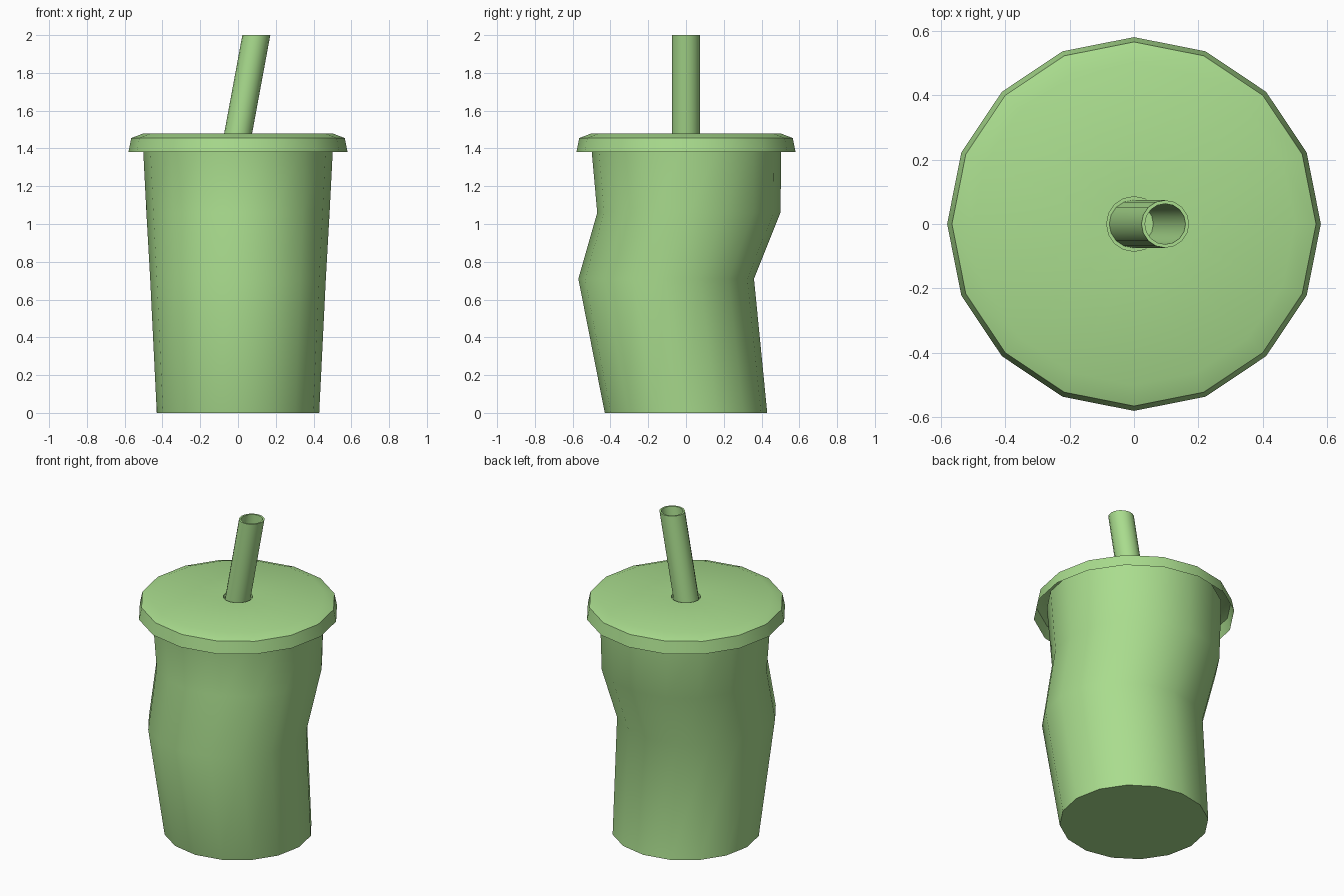
import bpy, bmesh, math

if "Cube" in bpy.data.objects:
    bpy.data.objects.remove(bpy.data.objects["Cube"])

green = bpy.data.materials.new("green")
green.diffuse_color = (0.40, 0.72, 0.27, 1)
green.use_nodes = True
green.node_tree.nodes["Principled BSDF"].inputs["Base Color"].default_value = green.diffuse_color


def loft(name, rings, sides=16, cap_start=False, cap_end=False, closed=False):
    """Skin horizontal rings given as (radius, z, centre_x, centre_y)."""
    bm = bmesh.new()
    loops = []
    for r, z, cx, cy in rings:
        loops.append([bm.verts.new((cx + r * math.cos(2 * math.pi * i / sides),
                                    cy + r * math.sin(2 * math.pi * i / sides), z))
                      for i in range(sides)])
    pairs = list(zip(loops, loops[1:]))
    if closed:
        pairs.append((loops[-1], loops[0]))
    for a, b in pairs:
        for i in range(sides):
            j = (i + 1) % sides
            bm.faces.new((a[i], a[j], b[j], b[i]))
    if cap_start:
        bm.faces.new(loops[0][::-1])
    if cap_end:
        bm.faces.new(loops[-1])
    mesh = bpy.data.meshes.new(name)
    bm.to_mesh(mesh)
    bm.free()
    obj = bpy.data.objects.new(name, mesh)
    bpy.context.collection.objects.link(obj)
    mesh.materials.append(green)
    bpy.ops.object.select_all(action='DESELECT')
    obj.select_set(True)
    bpy.context.view_layer.objects.active = obj
    bpy.ops.object.shade_smooth_by_angle(angle=math.radians(35))
    return obj


# Cup body, bent forward in the middle
loft("cup", [(0.43, 0, 0, 0), (0.465, 0.71, 0, -0.105),
             (0.485, 1.06, 0, 0.015), (0.505, 1.45, 0, 0)], cap_start=True)

# Lid: open underneath, with a shallow straw socket in the top
loft("lid", [(0.58, 1.38, 0, 0), (0.565, 1.455, 0, 0), (0.50, 1.48, 0, 0),
             (0.085, 1.48, 0, 0), (0.085, 1.46, 0, 0)], cap_end=True)


# Hollow straw leaning to the right, cut level at the top
def straw_x(z):
    return 0.097 - 0.185 * (2 - z)


loft("straw", [(r, z, straw_x(z), 0)
               for r, z in ((0.074, 1.46), (0.074, 2), (0.063, 2), (0.063, 1.46))],
     closed=True)
